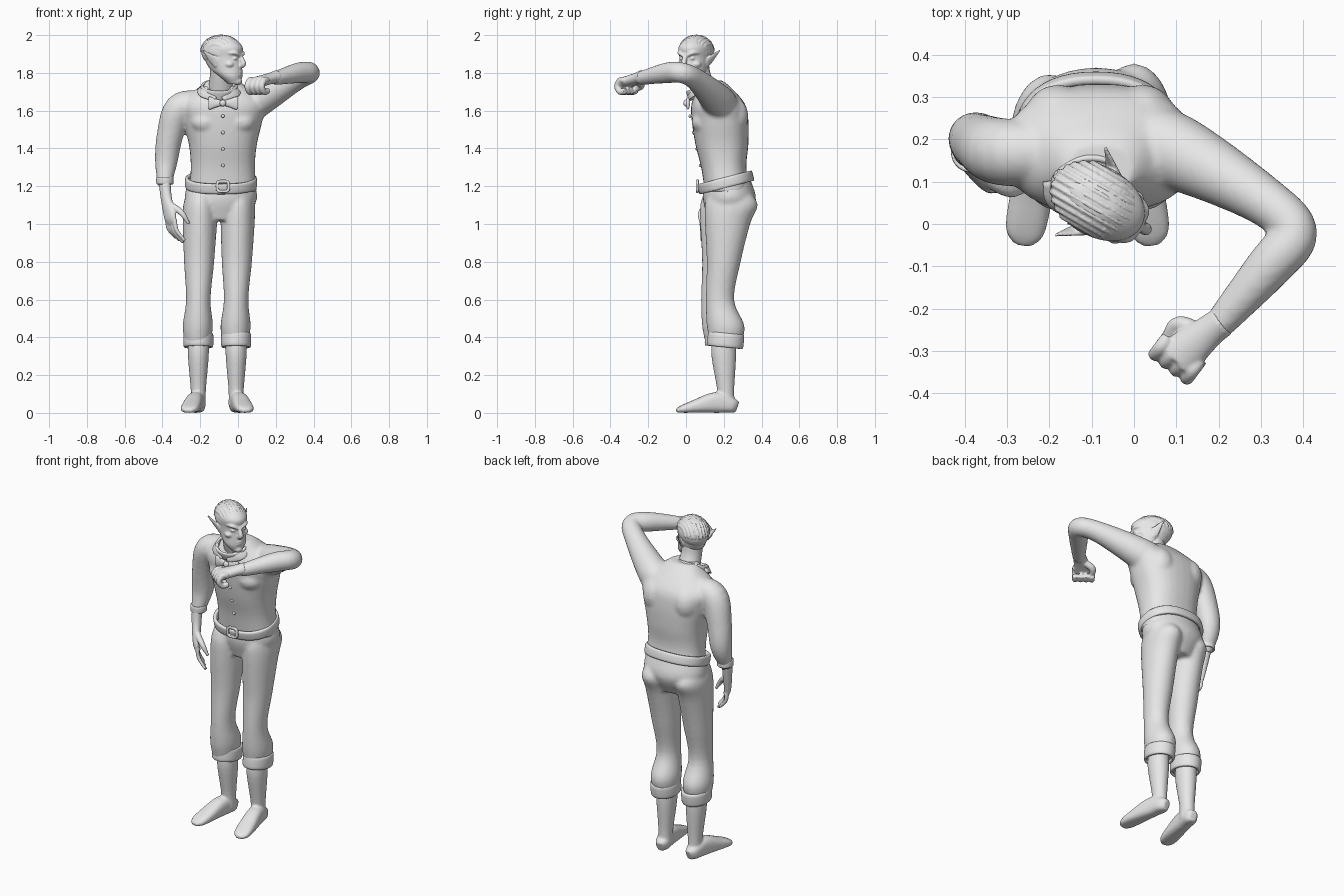
import bpy, bmesh, math
from mathutils import Matrix, Vector

default_cube = bpy.data.objects.get("Cube")
if default_cube:
    bpy.data.objects.remove(default_cube)

X, Y, Z = Matrix.Identity(3)
SIDES = {"left": 1, "right": -1}
BODY_X = -.08

clay = bpy.data.materials.new("light_grey")
clay.use_nodes = True
clay.diffuse_color = (.8, .8, .8, 1)
clay.node_tree.nodes["Principled BSDF"].inputs["Base Color"].default_value = clay.diffuse_color


def oval(angle, power):
    """Point on a unit superellipse."""
    cosine, sine = math.cos(angle), math.sin(angle)
    return (math.copysign(abs(cosine) ** (2 / power), cosine),
            math.copysign(abs(sine) ** (2 / power), sine))


def resample(points, steps=5):
    """Smooth curve through path points, carrying their radii along."""
    knots = [Vector(point if len(point) == 5 else (*point, point[-1])) for point in points]
    ends = [knots[0] * 2 - knots[1], *knots, knots[-1] * 2 - knots[-2]]
    curve = []
    for before, start, stop, after in zip(ends, ends[1:], ends[2:], ends[3:]):
        leave = start + (stop - before) / 6
        arrive = stop - (after - start) / 6
        for step in range(steps):
            t = step / steps
            first, middle, last = start.lerp(leave, t), leave.lerp(arrive, t), arrive.lerp(stop, t)
            curve.append(first.lerp(middle, t).lerp(middle.lerp(last, t), t))
    return curve + [knots[-1]]


def skin_rings(bm, rings, closed=False):
    rows = [[bm.verts.new(corner) for corner in ring] for ring in rings]
    following = rows[1:] + rows[:1] if closed else rows[1:]
    for low, high in zip(rows, following):
        for i in range(len(low)):
            bm.faces.new((low[i - 1], low[i], high[i], high[i - 1]))
    if not closed:
        bm.faces.new(rows[0])
        bm.faces.new(rows[-1])


def tube(bm, points, ref=None, power=2, sides=24):
    """Loft ovals along a path; without ref the ovals stay level."""
    curve = resample(points)
    places = [Vector(knot[:3]) for knot in curve]
    rings = []
    for i, knot in enumerate(curve):
        u, v = X, Y
        if ref is not None:
            tangent = (places[min(i + 1, len(places) - 1)] - places[max(i - 1, 0)]).normalized()
            u = tangent.cross(ref).normalized()
            v = u.cross(tangent)
        corners = [oval(math.tau * k / sides, power) for k in range(sides)]
        rings.append([places[i] + u * knot[3] * along + v * knot[4] * across
                      for along, across in corners])
    skin_rings(bm, rings)


def column(bm, x, levels, power=2):
    """Stack of level ovals, each given as y, z, half width and half depth."""
    tube(bm, [(x, *level) for level in levels], power=power, sides=32)


def ball(bm, centre, radii):
    bmesh.ops.create_uvsphere(bm, u_segments=24, v_segments=16, radius=1,
                              matrix=Matrix.Translation(centre) @ Matrix.Diagonal((*radii, 1)))


def finish(name, bm, voxel=None, rounds=2, matrix=Matrix()):
    """Make the object; voxel fuses its overlapping volumes into one skin."""
    bm.transform(matrix)
    bmesh.ops.recalc_face_normals(bm, faces=bm.faces)
    for face in bm.faces:
        face.smooth = True
    mesh = bpy.data.meshes.new(name)
    bm.to_mesh(mesh)
    bm.free()
    mesh.materials.append(clay)
    part = bpy.data.objects.new(name, mesh)
    bpy.context.collection.objects.link(part)
    if voxel:
        fuse = part.modifiers.new("fuse", 'REMESH')
        fuse.mode, fuse.voxel_size, fuse.use_smooth_shade = 'VOXEL', voxel, True
        relax = part.modifiers.new("relax", 'SMOOTH')
        relax.factor, relax.iterations = .5, rounds


def band(name, centre, width, depth, height, thick, tilt=0, power=2, segments=48):
    """Closed strap around an oval, with a rounded box section."""
    bm = bmesh.new()
    section = [oval(math.tau * (k + .5) / 12, 4) for k in range(12)]
    rings = []
    for i in range(segments):
        angle = math.tau * i / segments
        along, across = oval(angle, power)
        place = X * width * along + Y * depth * across
        outward = X * math.cos(angle) + Y * math.sin(angle)
        rings.append([place + outward * thick * m + Z * height * n for m, n in section])
    skin_rings(bm, rings, closed=True)
    finish(name, bm, matrix=Matrix.Translation(centre) @ Matrix.Rotation(tilt, 4, 'X'))


# Shirt: torso, chest, shoulder blades and both sleeves fused
bm = bmesh.new()
column(bm, BODY_X, [(.22, 1.17, .18, .12), (.2, 1.3, .17, .12), (.19, 1.42, .18, .14), (.18, 1.55, .21, .15),
                    (.17, 1.64, .22, .14), (.15, 1.73, .12, .08), (.13, 1.76, .08, .06)], power=2.4)
for side in SIDES.values():
    ball(bm, (BODY_X + side * .09, .09, 1.54), (.08, .06, .06))
    ball(bm, (BODY_X + side * .1, .25, 1.57), (.08, .08, .1))
tube(bm, [(-.2, .17, 1.64, .07), (-.31, .17, 1.61, .08), (-.36, .19, 1.47, .07),
          (-.38, .2, 1.33, .06), (-.39, .16, 1.2, .035)], ref=Y)
tube(bm, [(0, .19, 1.6, .1), (.1, .17, 1.65, .09), (.3, .06, 1.76, .06), (.38, -.02, 1.8, .055),
          (.32, -.1, 1.8, .055), (.19, -.25, 1.77, .035)], ref=Z)
finish("shirt", bm, voxel=.01, rounds=6)
band("sleeve_cuff", (-.387, .17, 1.23), width=.04, depth=.042, height=.02, thick=.006)

# Trousers: pelvis and both legs fused, with the feet and cuffs of each leg
trousers = bmesh.new()
column(trousers, -.09, [(.22, 1.24, .17, .12), (.23, 1.13, .19, .14), (.22, 1.02, .12, .1)])
for name, side in SIDES.items():
    hip = -.1 + side * .1
    back = min(side, 0) * .025
    tube(trousers, [(hip - (1.1 - z) * .02, y + back, z, width, depth) for y, z, width, depth in (
        (.23, 1.17, .07, .11), (.24, 1.1, .09, .14), (.22, 1, .09, .12), (.2, .8, .08, .09),
        (.18, .6, .065, .075), (.21, .46, .08, .1), (.21, .36, .065, .08))])
    ankle = hip - .01
    band(name + "_trouser_cuff", (ankle, .21 + back / 2, .385), width=.07, depth=.087,
         height=.038, thick=.01, tilt=-.1)

    # Bare foot with the toes turned outward and a flat sole
    bm = bmesh.new()
    column(bm, ankle, [(.2, .4, .055, .06), (.2, .3, .055, .065), (.21, .12, .04, .045), (.21, .04, .04, .05)])
    tube(bm, [(ankle + side * (.25 - y) * .18, y, height, width, height) for y, height, width in (
        (.27, .03, .02), (.24, .04, .04), (.16, .055, .045), (.05, .035, .05),
        (-.02, .02, .045), (-.05, .01, .02))], ref=Z, power=2.6)
    finish(name + "_foot", bm, voxel=.007)
finish("trousers", trousers, voxel=.01, rounds=5)

# Belt, buckle and shirt buttons
band("belt", (-.09, .21, 1.22), width=.18, depth=.14, height=.028, thick=.011, tilt=.25, power=2.3)
band("buckle", (BODY_X, .06, 1.2), width=.03, depth=.027, height=.008, thick=.008, tilt=math.pi / 2, power=4)
bm = bmesh.new()
for k in range(4):
    ball(bm, (BODY_X, .075 - k * .018, 1.31 + k * .087), (.009, .007, .009))
finish("shirt_buttons", bm)

# Hanging right hand
bm = bmesh.new()
across = Vector((.6, -.8, 0))
tube(bm, [(-.39, .16, 1.24, .035, .03), (-.38, .14, 1.14, .034, .027), (-.36, .11, 1.04, .045, .02),
          (-.35, .11, 1, .035, .015)], ref=across.cross(Z) * -1)
for k in range(4):
    reach = 1 - abs(k - 2) * .1
    root = Vector((-.355, .11, 1.02)) + across * (k - 1.5) * .022
    middle = root + (X * .2 - Z) * reach * .06
    tip = root + (X * .5 - Z) * reach * .12
    tube(bm, [(*root, .012), (*middle, .011), (*tip, .008)], ref=across, sides=12)
tube(bm, [(-.37, .12, 1.11, .018), (-.3, .08, 1.06, .016), (-.26, .08, 1, .008)], ref=Y, sides=12)
finish("right_hand", bm, voxel=.005)

# Raised left fist with curled fingers
bm = bmesh.new()
across, ahead = Vector((.8, -.6, 0)), Vector((-.6, -.8, 0))
tube(bm, [(.21, -.23, 1.78, .036), (.17, -.26, 1.77, .04, .03), (.1, -.32, 1.75, .055, .03)], ref=Z)
for k in range(4):
    knuckle = Vector((.1, -.32, 1.76)) + across * (k - 1.5) * .031
    curl = [knuckle - ahead * .03, knuckle, knuckle + ahead * .02 - Z * .03,
            knuckle - Z * .06, knuckle - ahead * .035 - Z * .055]
    tube(bm, [(*place, .017) for place in curl], ref=across, sides=12)
tube(bm, [(.15, -.25, 1.76, .02), (.1, -.24, 1.73, .02), (.07, -.3, 1.7, .012)], ref=Z, sides=12)
finish("left_fist", bm, voxel=.005)

# Neck, open collar and bow tie
bm = bmesh.new()
column(bm, -.09, [(.15, 1.62, .08, .08), (.08, 1.77, .06, .06), (.06, 1.85, .06, .06)])
finish("neck", bm)
band("collar", (-.1, .09, 1.71), width=.09, depth=.08, height=.028, thick=.008, tilt=.4)
flaps, bow = bmesh.new(), bmesh.new()
for side in SIDES.values():
    tube(flaps, [(-.1 + side * out, y, z, width, .007) for out, y, z, width in (
        (.1, .1, 1.72, .02), (.08, .04, 1.7, .032), (.02, .01, 1.66, .012))], ref=Y)
    tube(bow, [(BODY_X + side * out, .01, 1.64, width, .011) for out, width in (
        (0, .012), (.035, .022), (.068, .034), (.077, .03))], ref=Y)
ball(bow, (BODY_X, 0, 1.64), (.017, .014, .018))
finish("collar_flaps", flaps)
finish("bow_tie", bow)

# Head, built around its own centre and turned to its left
turn = Matrix.Translation((BODY_X, .05, 1.9)) @ Matrix.Rotation(math.pi / 3, 4, 'Z')
bm = bmesh.new()
column(bm, 0, [(-.07, -.16, .03, .03), (-.05, -.12, .06, .06), (-.02, -.08, .07, .09), (0, -.02, .077, .105),
               (0, .04, .08, .11), (.01, .09, .04, .06), (.01, .1, .01, .01)])
tube(bm, [(0, -.1, 0, .01), (0, -.125, -.05, .015), (0, -.1, -.065, .015)], ref=X, sides=12)
ball(bm, (0, -.09, -.145), (.026, .024, .02))
for lip in (-.095, -.108):
    ball(bm, (0, -.1, lip), (.026, .015, .006))
for side in SIDES.values():
    ball(bm, (side * .046, -.066, -.055), (.024, .026, .018))
    ball(bm, (side * .032, -.092, -.024), (.014, .012, .007))
    tube(bm, [(side * .06, -.07, .005, .006), (side * .04, -.1, .005, .01), (side * .01, -.11, -.01, .008)],
         ref=Z, sides=12)
    # Pointed ear
    tube(bm, [(side * .07, 0, -.065, .012, .008), (side * .08, .01, -.035, .026, .008),
              (side * .12, .055, .022, .004, .004)], ref=X, sides=12)
finish("head", bm, voxel=.005, matrix=turn)

# Swept-back hair: cap and combed locks
bm = bmesh.new()
crown, size = Vector((0, .01, .012)), Vector((.084, .113, .085))
ball(bm, crown, size)
for k in range(-5, 6):
    lean = k * .22
    lock = []
    for j in range(9):
        sweep = math.pi * (j + 2) / 10
        spread = math.cos(lean)
        place = Vector((math.sin(lean), -spread * math.cos(sweep), spread * math.sin(sweep)))
        lock.append((*(crown + place * size), .008, .005))
    tube(bm, lock, ref=X, sides=10)
finish("hair", bm, voxel=.005, rounds=1, matrix=turn)
